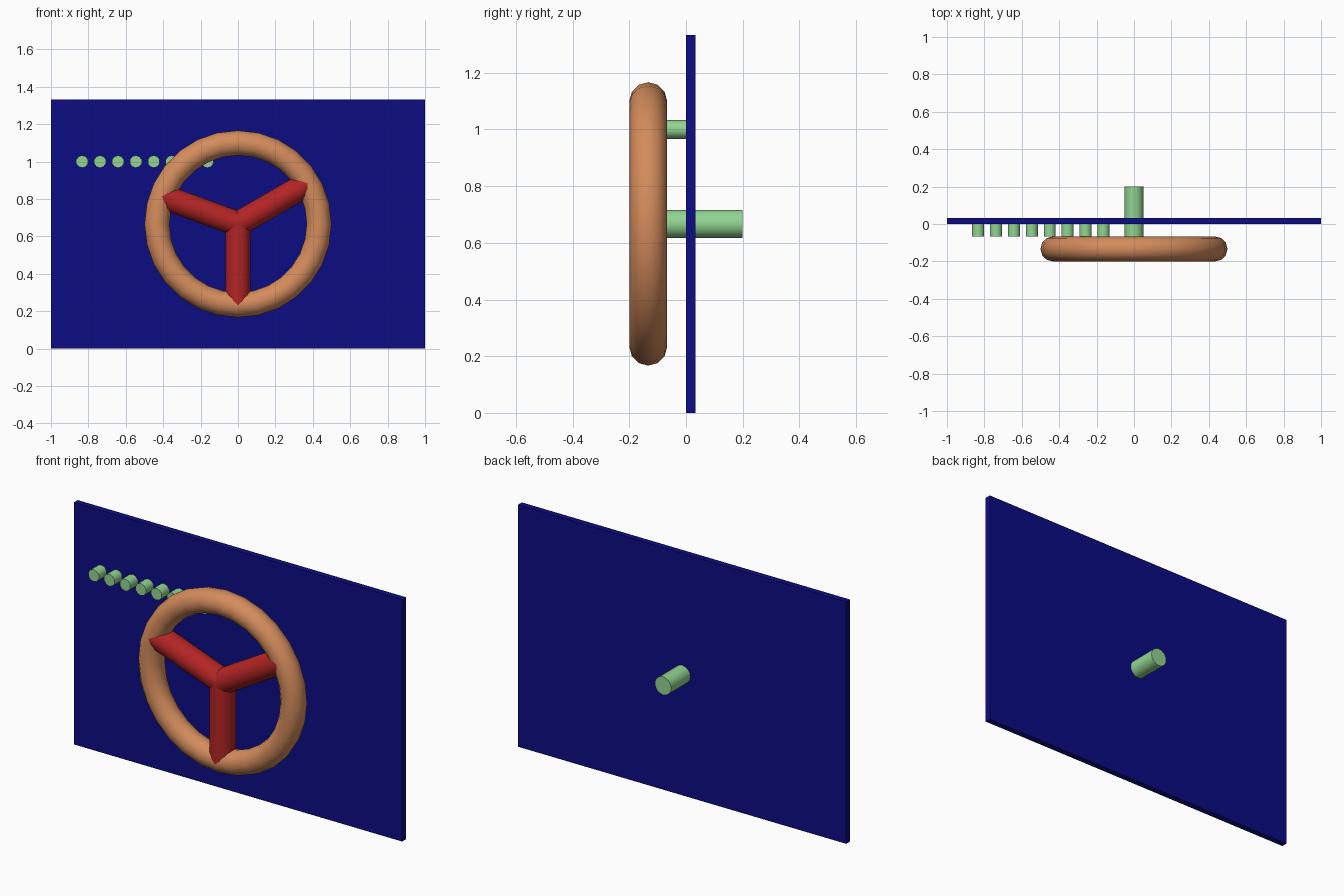
import bpy
import math
from mathutils import Vector

cube = bpy.data.objects.get("Cube")
if cube:
    bpy.data.objects.remove(cube, do_unlink=True)


def material(name, srgb):
    """Flat material from 0-255 sRGB values, stored as linear."""
    lin = [((c / 255 + 0.055) / 1.055) ** 2.4 if c > 10 else c / 255 / 12.92 for c in srgb]
    mat = bpy.data.materials.new(name)
    mat.use_nodes = True
    mat.diffuse_color = (*lin, 1)
    mat.node_tree.nodes["Principled BSDF"].inputs["Base Color"].default_value = (*lin, 1)
    return mat


NAVY = material("navy blue", (12, 12, 132))
TAN = material("tan wood", (212, 140, 92))
RED = material("dark red", (180, 36, 36))
GREEN = material("pale green", (146, 212, 146))


def finish(name, mat, smooth=True):
    obj = bpy.context.object
    obj.name = name
    obj.data.materials.append(mat)
    if smooth:
        bpy.ops.object.shade_smooth_by_angle(angle=math.radians(40))
    return obj


def rod(name, start, end, radius, sides, mat):
    """Cylinder between two points."""
    a, b = Vector(start), Vector(end)
    axis = b - a
    bpy.ops.mesh.primitive_cylinder_add(
        vertices=sides, radius=radius, depth=axis.length, location=(a + b) / 2,
        rotation=axis.to_track_quat('Z', 'Y').to_euler())
    return finish(name, mat)


HUB_Y, HUB_Z = -0.1333, 0.6667   # wheel centre
RING, TUBE = 0.4333, 0.0667      # wheel ring and tube radii

# Back panel
bpy.ops.mesh.primitive_cube_add(size=1, location=(0, 0.0167, 0.6667))
bpy.context.object.scale = (2, 0.0333, 1.3333)
bpy.ops.object.transform_apply(location=False, rotation=False, scale=True)
finish("panel", NAVY, smooth=False)

# Wheel rim
bpy.ops.mesh.primitive_torus_add(
    major_radius=RING, minor_radius=TUBE, major_segments=28, minor_segments=12,
    location=(0, HUB_Y, HUB_Z), rotation=(math.pi / 2, 0, 0))
finish("wheel_rim", TAN)

# Three unevenly spaced spokes, ending inside the rim tube
for label, degrees in (("left", 30), ("right", 160), ("lower", 270)):
    t = math.radians(degrees)
    rod(label + "_spoke", (0, HUB_Y, HUB_Z),
        (RING * math.cos(t), HUB_Y, HUB_Z + RING * math.sin(t)), TUBE, 16, RED)

# Shaft through the panel
rod("wheel_shaft", (0, HUB_Y + 0.03, HUB_Z), (0, 0.2, HUB_Z), 0.05, 16, GREEN)

# Row of pegs on the panel
for i in range(8):
    x = -0.8333 + i * 0.0957
    rod(f"peg_{i + 1}", (x, -0.0667, 1.0), (x, 0.005, 1.0), 0.0333, 10, GREEN)
